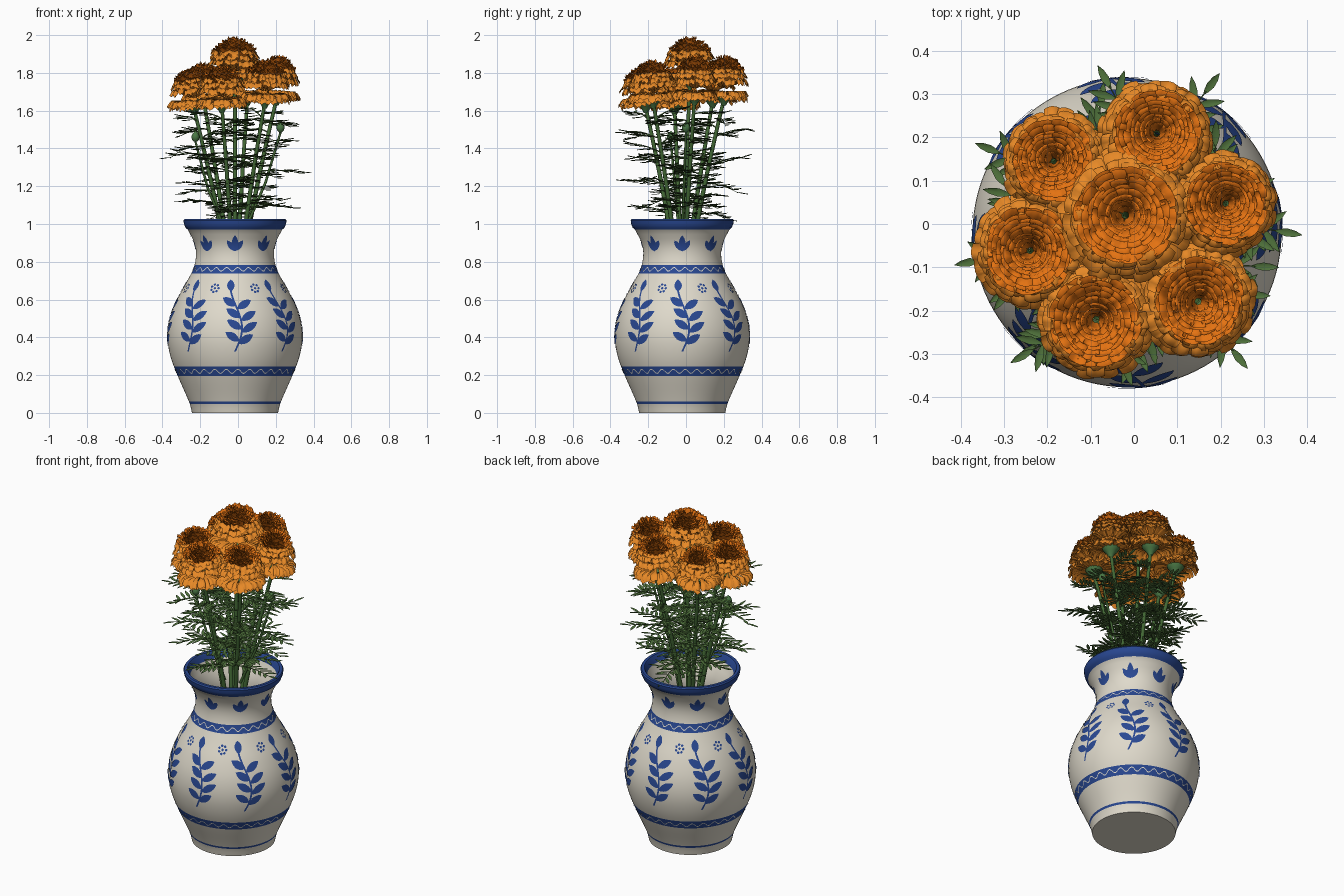
import bpy, bmesh, math, random
from math import sin, cos, pi
from mathutils import Vector, Matrix

if "Cube" in bpy.data.objects:
    bpy.data.objects.remove(bpy.data.objects["Cube"])

random.seed(4)
CX, CY = -0.016, -0.02          # vase axis


def mat(name, c):
    m = bpy.data.materials.new(name)
    m.diffuse_color = (*c, 1)
    m.use_nodes = True
    m.node_tree.nodes["Principled BSDF"].inputs["Base Color"].default_value = m.diffuse_color
    return m


CREAM = mat("cream glaze", (0.74, 0.70, 0.60))
BLUE = mat("cobalt blue", (0.022, 0.065, 0.29))
STEM = mat("stem green", (0.055, 0.14, 0.035))
LEAF = mat("leaf green", (0.075, 0.16, 0.042))
CALYX = mat("calyx green", (0.07, 0.19, 0.06))
LIGHT = mat("light orange", (0.80, 0.25, 0.02))
DEEP = mat("deep orange", (0.78, 0.17, 0.006))


class Part:
    """Collects grids of points into one mesh object."""
    def __init__(self):
        self.v, self.f, self.m = [], [], []

    def grid(self, rows, m=0, closed=False):
        b, n = len(self.v), len(rows[0])
        for r in rows:
            self.v += [tuple(p) for p in r]
        for j in range(len(rows) - 1):
            for i in range(n if closed else n - 1):
                k = (i + 1) % n
                self.f.append((b + j*n + i, b + j*n + k, b + (j+1)*n + k, b + (j+1)*n + i))
                self.m.append(m)

    def tube(self, pts, radii, n=8, m=0):
        rows = []
        for i, p in enumerate(pts):
            d = pts[min(i + 1, len(pts) - 1)] - pts[max(i - 1, 0)]
            q = d.to_track_quat('Z', 'Y')
            rows.append([p + q @ Vector((cos(2*pi*a/n)*radii[i], sin(2*pi*a/n)*radii[i], 0))
                         for a in range(n)])
        self.grid(rows, m, True)

    def make(self, name, mats):
        me = bpy.data.meshes.new(name)
        me.from_pydata(self.v, [], self.f)
        for m in mats:
            me.materials.append(m)
        me.polygons.foreach_set("material_index", self.m)
        me.polygons.foreach_set("use_smooth", [True] * len(self.f))
        me.update()
        o = bpy.data.objects.new(name, me)
        bpy.context.collection.objects.link(o)
        return o


# ---- vase: lathed profile with painted bands chosen by height
CTRL = [(0, .228), (.05, .24), (.2, .305), (.3, .342), (.4, .357), (.5, .345), (.6, .307),
        (.7, .252), (.77, .218), (.84, .206), (.9, .215), (.97, .25)]


def R(z):
    i = max(k for k in range(len(CTRL) - 1) if CTRL[k][0] <= z or k == 0)
    def slope(k):
        a, b = CTRL[max(k - 1, 0)], CTRL[min(k + 1, len(CTRL) - 1)]
        return (b[1] - a[1]) / (b[0] - a[0])
    (z0, r0), (z1, r1) = CTRL[i], CTRL[i + 1]
    h = z1 - z0
    t = (z - z0) / h
    return ((2*t**3 - 3*t*t + 1)*r0 + (t**3 - 2*t*t + t)*h*slope(i)
            + (3*t*t - 2*t**3)*r1 + (t**3 - t*t)*h*slope(i + 1))


BANDS = [(.048, .060), (.195, .245), (.737, .783)]
edges = [z for b in BANDS for z in b]
zs = sorted(edges + [z for z in (i*.97/40 for i in range(41)) if min(abs(z - e) for e in edges) > .006])
prof = [(0.0005, 0)] + [(R(z), z) for z in zs]
prof += [(.262, .980), (.270, 1.0), (.273, 1.018), (.268, 1.026), (.252, 1.026), (.246, 1.018), (.236, .985)]
prof += [(R(z) - .02, z) for z in (.94, .9, .84, .77, .7, .6, .5, .4, .3, .2, .05)] + [(.0005, .03)]
vase = Part()
N = 96
for j in range(len(prof) - 1):
    zm = (prof[j][1] + prof[j + 1][1]) / 2
    outer = j < len(zs) + 1
    blue = zm > .972 or (outer and any(a < zm < b for a, b in BANDS))
    vase.grid([[(CX + r*sin(2*pi*i/N), CY - r*cos(2*pi*i/N), z) for i in range(N)]
               for r, z in prof[j:j + 2]], int(blue), True)
vase_obj = vase.make("vase", [CREAM, BLUE])
bm = bmesh.new()
bm.from_mesh(vase_obj.data)
bmesh.ops.remove_doubles(bm, verts=bm.verts, dist=.0001)
bm.to_mesh(vase_obj.data)
bm.free()
vase_obj.data.set_sharp_from_angle(angle=math.radians(40))


# ---- painted motifs laid on the vase surface
def surf(a, u, z, off=.003):
    r = R(z)
    t = a + u / r
    return (CX + (r + off)*sin(t), CY - (r + off)*cos(t), z)


paint = Part()


def brush(a, u, z, ang, length, width):
    """Pointed leaf stroke; ang is measured from straight up."""
    d, rows = (sin(ang), cos(ang)), []
    for j in range(8):
        t = j / 7
        w = width/2 * sin(pi * t)**.8 + .0006 if 0 < j < 7 else .0006
        rows.append([surf(a, u + d[0]*length*t + d[1]*w*s, z + d[1]*length*t - d[0]*w*s)
                     for s in (-1, 0, 1)])
    paint.grid(rows)


def vine_u(z):
    t = (z - .325) / .31
    return .034*sin(pi*1.3*t) + .008*t


for k in range(8):
    a = k * pi / 4
    # leafy branch
    vz = [.325 + i*.33/16 for i in range(17)]
    paint.grid([[surf(a, vine_u(z) + s*.005, z) for s in (-1, 1)] for z in vz])
    for i in range(4):
        z = .365 + i*.062
        L = .098 - .006*abs(i - 1)
        brush(a, vine_u(z), z, 1.0, L, .040)
        brush(a, vine_u(z + .015), z + .015, -1.0, L*.95, .040)
    brush(a, vine_u(.645), .642, 0, .064, .038)
    # small dotted flower between branches
    for q in range(8):
        u, z = (0, .66) if q == 7 else (.02*cos(q*2*pi/7), .66 + .02*sin(q*2*pi/7))
        brush(a + pi/8, u, z - .0065, 0, .013, .013)
    # three petal sprig on the neck
    brush(a, 0, .855, 0, .085, .034)
    brush(a, -.004, .858, -.6, .066, .026)
    brush(a, .004, .858, .6, .066, .026)
paint.make("painted_motifs", [BLUE])

wave = Part()
for zc, amp, cnt in ((.22, .011, 32), (.76, .010, 24)):
    n = cnt * 8
    wave.grid([[surf(2*pi*i/n, 0, zc + amp*sin(2*pi*i*cnt/n) + s*.0026) for i in range(n)]
               for s in (-1, 1)], 0, True)
wave.make("band_waves", [CREAM])

# ---- marigold flowers: x, y, height of outer edge, radius, height
FLOWERS = [(-.02, .02, 1.765, .160, .222), (-.18, .14, 1.66, .130, .195), (.05, .20, 1.675, .138, .215),
           (.203, .045, 1.675, .129, .215), (.142, -.173, 1.66, .142, .205), (-.085, -.213, 1.635, .146, .20),
           (-.232, -.06, 1.625, .141, .20)]
stems, calyx, leaves = Part(), Part(), Part()


def flower(name, x, y, z, rad, H):
    """Broad ruffled dome: drooping outer petals, upright curled inner petals."""
    p, rings, skirt = Part(), 12, 4
    d = Vector((x - CX, y - CY, 0))
    M = Matrix.Translation((x, y, z))
    if d.length > .08:
        M = M @ Matrix.Rotation(.07, 4, Vector((-d.y, d.x, 0)))
    for k in range(-1, rings):
        t = max(k, 0) / (rings - 1)
        f = 1 - .86*t
        rt, zt = rad*f, .012 + (H - .016)*(1 - f*f)**.55
        n = max(6, round(24*(1 - .72*t)))
        if k < 0:       # lowest ring closes the underside
            shape = [(.15, 0, .6), (.55, .016, .9), (.85, .012, 1), (.95, -.012, .9)]
        elif k < skirt:
            shape = [(.12, .02 + .3*zt, .5), (.6, .02 + .75*zt, .8), (.86, zt + .014, 1), (1, zt - .012*(1 - t), .9)]
        else:
            shape = [(.35, zt - .08, .7), (.76, zt - .035, .9), (.93, zt, 1), (1.08, zt + .001, .95)]
        for i in range(n):
            a = 2*pi*(i + .5*(k % 2))/n + random.uniform(-.1, .1)
            ph, jr, jz = random.uniform(0, 6.3), random.uniform(.92, 1.03), random.uniform(-.011, .009)
            rows = []
            for j, (fr, pz, w) in enumerate(shape):
                row = []
                for c in range(5):
                    s = c/2 - 1
                    b = a + s*w*1.25*pi/n
                    r = rt*fr*(jr if j > 1 else 1)*(1 - (.03*s*s if j == 3 else 0))
                    zz = pz + jz*j/3 + .007*(j/3)*sin(s*4 + ph)
                    row.append(M @ Vector((r*cos(b), r*sin(b), zz)))
                rows.append(row)
            p.grid([r[::-1] for r in rows], int(k >= skirt))
    p.make(name, [LIGHT, DEEP])


def pinnate_leaf(base, az, length):
    """Feathery leaf: midrib with paired leaflets and one at the tip."""
    f, side = Vector((cos(az), sin(az), 0)), Vector((-sin(az), cos(az), 0))
    lift, droop = random.uniform(.02, .10), random.uniform(-.09, -.03)
    def rib(t):
        return base + f*length*t + Vector((0, 0, lift*t + droop*t*t))
    leaves.tube([rib(t/5) for t in range(6)], [.004, .0035, .003, .0025, .002, .0015], 5)
    items = [(.18 + .16*i, s) for i in range(5) for s in (-1, 1)] + [(.95, 0)]
    for t, s in items:
        d = (f*.75 + side*s*.75 + Vector((0, 0, random.uniform(-.15, .2)))).normalized()
        w = Vector((0, 0, 1)).cross(d).normalized()
        L = .078*(1 - .35*abs(t - .45))
        o = rib(t)
        leaves.grid([[o + d*L*q - w*h, o + d*L*q - Vector((0, 0, h*.3 + .05*L*q)), o + d*L*q + w*h][::-1]
                     for q, h in ((0, .001), (.2, .006), (.45, .0095), (.75, .007), (1, .0005))])


for n, (x, y, z, rad, H) in enumerate(FLOWERS):
    flower(f"flower_{n + 1}", x, y, z, rad, H)
    ox, oy = x - CX, y - CY
    if n == 0:
        ox, oy = .0, .04
    top = z - .018
    def at(zz):
        t = (zz - .65) / (top - .65)
        g = .12 + .88*t**1.25
        return Vector((CX + ox*g, CY + oy*g, zz))
    hs = [.65 + i*(top - .65)/10 for i in range(11)]
    stems.tube([at(h) for h in hs], [.0135 - .0004*i for i in range(11)], 10)
    # green cup beneath the flower
    c = at(top)
    calyx.tube([c + Vector((0, 0, h)) for h in (-.03, -.012, .005, .02, .03)],
               [.011, .02, .034, .046, .05], 12)
    # leaves up the stem, turning by a steady angle
    for i in range(11):
        zz = 1.06 + i*.05 + random.uniform(-.025, .025)
        pinnate_leaf(at(zz), n*.9 + i*2.4 + random.uniform(-.4, .4), random.uniform(.14, .235) - .04*(zz > 1.4))

# ---- two closed buds on thin side stalks
for bx, by, bz in ((-.225, -.08, 1.46), (.225, .0, 1.51)):
    root = Vector((CX + bx*.2, CY + by*.2, .95))
    tip = Vector((bx, by, bz - .025))
    mid = root.lerp(tip, .5) + Vector((bx*.08, 0, 0))
    stems.tube([root, mid, tip], [.008, .007, .006], 8)
    calyx.tube([tip + Vector((0, 0, h)) for h in (0, .01, .028, .045, .058)],
               [.006, .018, .022, .015, .001], 12)

stems.make("stems", [STEM])
calyx.make("calyxes_and_buds", [CALYX])
leaves.make("leaves", [LEAF])
